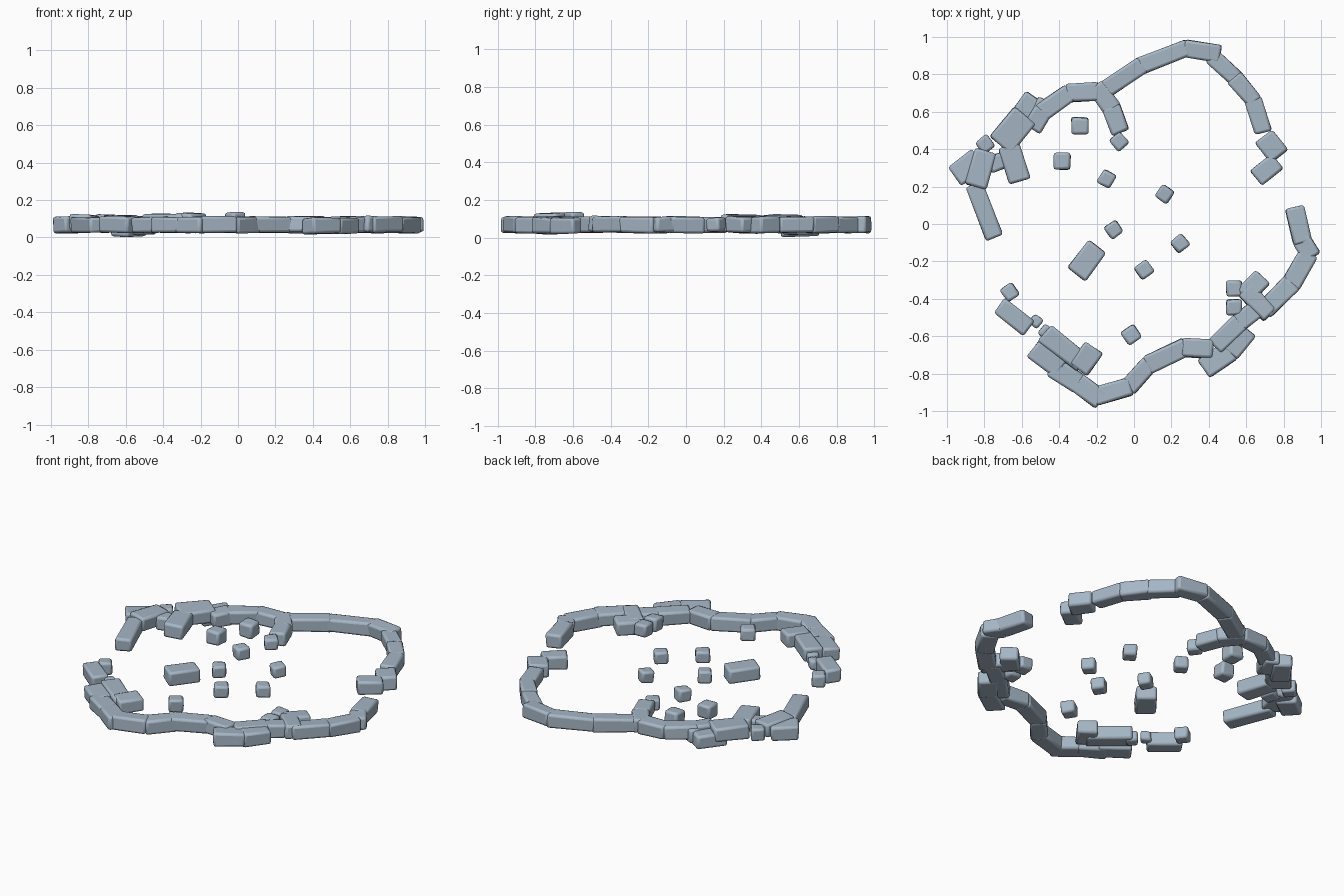
import bpy
import bmesh
import random
from math import hypot, atan2, radians, cos, sin
from mathutils import Matrix, Vector

random.seed(4)
default_cube = bpy.data.objects.get("Cube")
if default_cube:
    bpy.data.objects.remove(default_cube)

# One blue-grey stone colour
stone_material = bpy.data.materials.new("blue_grey_stone")
stone_material.use_nodes = True
stone_colour = (0.38, 0.47, 0.56, 1)
stone_material.diffuse_color = stone_colour
shader = stone_material.node_tree.nodes["Principled BSDF"]
shader.inputs["Base Color"].default_value = stone_colour
shader.inputs["Roughness"].default_value = 0.8

HEIGHT = 0.085
MIDDLE = 0.068


def stone(name, start, end, width=0.1, lift=0, height=HEIGHT, overlap=0.012):
    """A worn block running from start to end on the ground plan."""
    start, end = Vector(start), Vector(end)
    run = end - start
    centre = (start + end) / 2
    mesh = bpy.data.meshes.new(name)
    bm = bmesh.new()
    bmesh.ops.create_cube(bm, size=1)
    size = Vector((run.length + 2 * overlap, width, height))
    for vert in bm.verts:
        vert.co = vert.co * size
        vert.co += Vector([random.uniform(-1, 1) * 0.004 for axis in "xyz"])
    bm.to_mesh(mesh)
    bm.free()
    block = bpy.data.objects.new(name, mesh)
    bpy.context.collection.objects.link(block)
    tilt = Matrix.Rotation(radians(random.uniform(-3, 3)), 4, "X")
    turn = Matrix.Rotation(atan2(run.y, run.x), 4, "Z")
    block.matrix_world = Matrix.Translation((centre.x, centre.y, MIDDLE + lift)) @ turn @ tilt
    mesh.materials.append(stone_material)
    # Rounded, weathered edges
    bevel = block.modifiers.new("worn_edges", "BEVEL")
    bevel.width = 0.014
    bevel.segments = 2
    bevel.limit_method = "NONE"
    for obj in bpy.context.selected_objects:
        obj.select_set(False)
    block.select_set(True)
    bpy.context.view_layer.objects.active = block
    bpy.ops.object.shade_smooth_by_angle(angle=radians(40))
    return block


def wall(name, points, width=0.1, lift=0):
    """A run of blocks, one between each pair of neighbouring points."""
    for number, (start, end) in enumerate(zip(points, points[1:])):
        stone(f"{name}_stone_{number}", start, end, width, lift)


def pebble(name, x, y, angle, size=0.08, lift=0):
    """A small loose cube of stone."""
    half = Vector((cos(radians(angle)), sin(radians(angle)))) * size / 2
    place = Vector((x, y))
    stone(name, place - half, place + half, size, lift, size * 0.95, 0)


# Back wall, from the recess round to the left-hand gateway
wall("back_wall_recess", [(-.54, .52), (-.49, .6), (-.35, .7), (-.2, .71)])
wall("back_wall", [(-.16, .71), (.04, .85), (.28, .94), (.45, .91)], .095)
wall("back_left_wall", [(.42, .89), (.54, .78), (.64, .66), (.69, .5)], .09)
stone("gateway_back_stone", (.7, .46), (.77, .37), .12)
stone("gateway_corner_stone", (.66, .25), (.76, .33), .1)

# Short spur turning inward from the back wall
wall("inner_spur", [(-.2, .73), (-.12, .62), (-.075, .5)], .1)
pebble("spur_end_stone", -.08, .44, 40)

# Heavy blocks at the right back corner
stone("corner_inner_block", (-.71, .43), (-.59, .57), .15, .01)
stone("corner_outer_block", (-.63, .54), (-.54, .67), .11, -.02)
stone("corner_filler_block", (-.53, .53), (-.475, .65), .09, -.01)
stone("corner_leaning_block", (-.67, .41), (-.615, .24), .115, .005)
pebble("corner_chip", -.795, .425, 40)
pebble("corner_low_chip", -.735, .33, 20, .09)

# Right wall end
stone("right_outer_block", (-.95, .26), (-.84, .345), .125)
stone("right_middle_block", (-.845, .21), (-.795, .38), .12, .01)
stone("right_end_block", (-.85, .2), (-.75, -.06), .095)

# Left wall, running from the gateway toward the front
wall("left_wall", [(.86, .08), (.9, -.09), (.95, -.17)], .1)
wall("left_front_wall", [(.93, -.16), (.84, -.32), (.7, -.46)], .105)
wall("left_front_low_wall", [(.69, -.43), (.56, -.53), (.44, -.65)], .1)
stone("crossing_block", (.6, -.36), (.72, -.48), .1, .005)
stone("crossing_inner_block", (.59, -.38), (.68, -.29), .11)
for number, y in enumerate((-.345, -.445)):
    pebble(f"fallen_left_stone_{number}", .535, y, 0, .085)
wall("outer_buttress", [(.6, -.57), (.51, -.68), (.38, -.77)], .115, -.005)

# Front wall
wall("front_wall", [(.41, -.67), (.27, -.66), (.08, -.75), (-.03, -.87), (-.2, -.92)])
wall("front_right_wall", [(-.18, -.94), (-.3, -.85), (-.43, -.77)], .11)
wall("front_right_backing", [(-.4, -.77), (-.53, -.67)], .11)
stone("front_piled_block", (-.47, -.59), (-.28, -.74), .11, .015)
stone("front_cross_block", (-.29, -.77), (-.22, -.67), .115, .02)
pebble("front_chip", -.47, -.58, 50, .07)

# Broken end of the front wall
stone("front_end_block", (-.71, -.44), (-.57, -.55), .1)
pebble("front_end_chip", -.525, -.52, 50, .06)
pebble("front_end_stone", -.665, -.365, 35)

# Loose stones scattered over the court
scattered = [
    (-.29, .525, 0), (-.385, .335, 0), (-.145, .24, -30), (.165, .16, -35),
    (-.11, -.03, 35), (.245, -.105, 40), (.055, -.245, 35),
]
for number, (x, y, angle) in enumerate(scattered):
    pebble(f"court_stone_{number}", x, y, angle, .09 if angle == 0 else .08)
pebble("raised_court_stone", -.015, -.59, 35, .085, .028)
stone("fallen_slab", (-.3, -.26), (-.2, -.13), .12)
